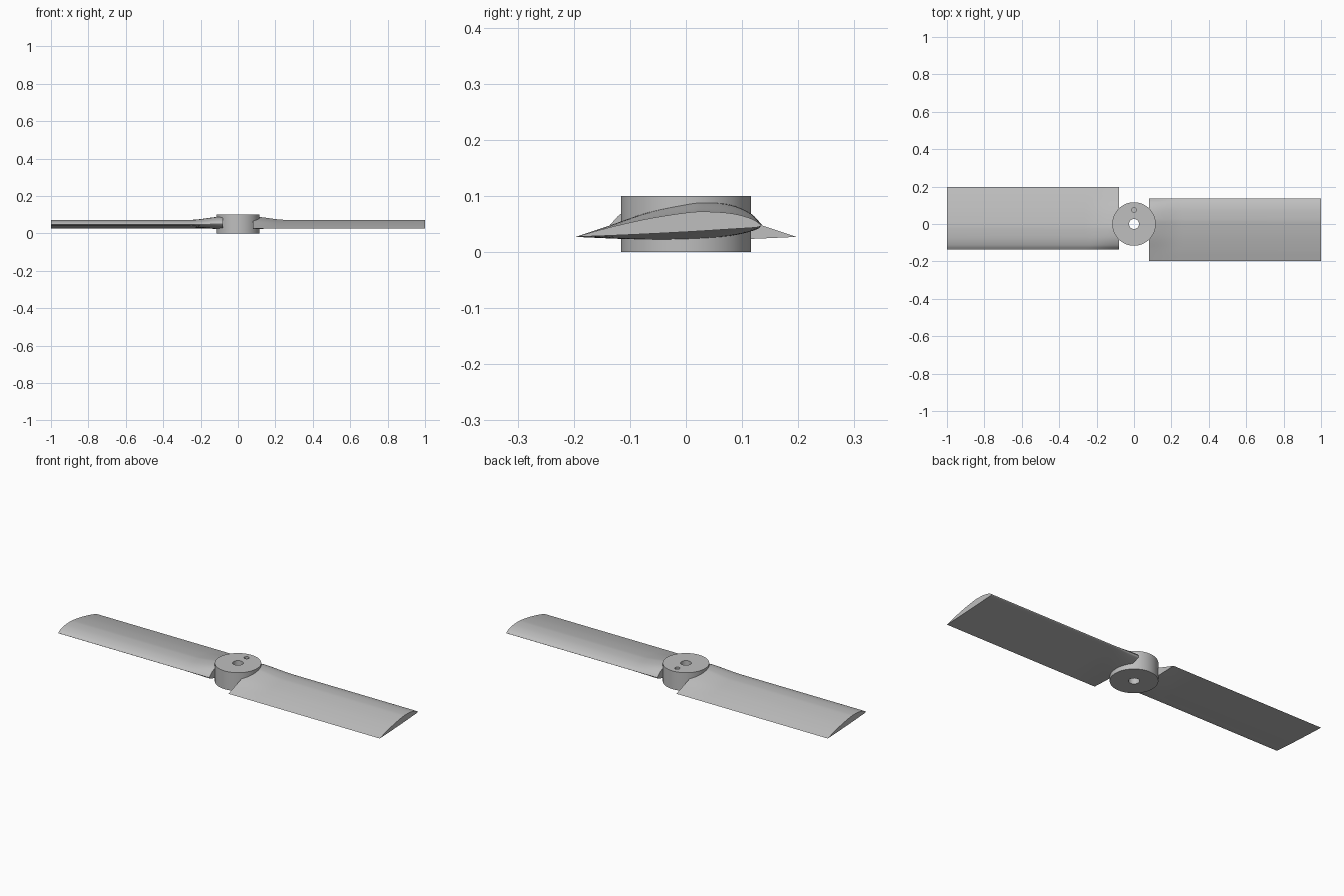
import bpy, bmesh, math
from mathutils import Vector

cube = bpy.data.objects.get("Cube")
if cube:
    bpy.data.objects.remove(cube, do_unlink=True)

grey = bpy.data.materials.new("light_grey")
grey.use_nodes = True
colour = (0.52, 0.52, 0.52, 1)
grey.diffuse_color = colour
grey.node_tree.nodes["Principled BSDF"].inputs["Base Color"].default_value = colour


def finish(obj, angle):
    bpy.ops.object.select_all(action='DESELECT')
    obj.select_set(True)
    bpy.context.view_layer.objects.active = obj
    bpy.ops.object.shade_smooth_by_angle(angle=math.radians(angle))


def cylinder(name, radius, z0, z1, y=0, sides=64):
    bpy.ops.mesh.primitive_cylinder_add(vertices=sides, radius=radius, depth=z1 - z0,
                                        location=(0, y, (z0 + z1) / 2))
    obj = bpy.context.object
    obj.name = name
    return obj


# Hub with a through bore and a blind pin hole
hub = cylinder("hub", 0.116, 0, 0.1, sides=96)
hub.data.materials.append(grey)
for cutter in (cylinder("bore_cutter", 0.027, -0.1, 0.2),
               cylinder("pin_cutter", 0.013, 0.05, 0.2, y=0.075, sides=32)):
    cutter.hide_render = True
    mod = hub.modifiers.new("hole", 'BOOLEAN')
    mod.operation, mod.solver, mod.object = 'DIFFERENCE', 'EXACT', cutter
    bpy.context.view_layer.objects.active = hub
    bpy.ops.object.modifier_apply(modifier=mod.name)
    bpy.data.objects.remove(cutter, do_unlink=True)
finish(hub, 30)

# Blade sections: y, height at the tip, height at the thickened root
UPPER = [(-.197, .027, .027), (-.14, .043, .046), (-.07, .059, .070), (0, .070, .086),
         (.035, .072, .089), (.08, .069, .084), (.115, .060, .069), (.135, .048, .049)]
LOWER = [(.135, .048, .049), (.125, .044, .040), (.08, .041, .029), (0, .036, .022),
         (-.1, .031, .023), (-.197, .027, .027)]


def smooth_path(points, steps=6):
    """Catmull-Rom curve through the points, without the last one."""
    p = [Vector(q) for q in points]
    p = [2 * p[0] - p[1]] + p + [2 * p[-1] - p[-2]]
    out = []
    for a, b, c, d in zip(p, p[1:], p[2:], p[3:]):
        for i in range(steps):
            t = i / steps
            out.append(b + (c - a) * t / 2 + (2 * a - 5 * b + 4 * c - d) * t * t / 2
                       + (3 * b - a - 3 * c + d) * t ** 3 / 2)
    return out


section = smooth_path(UPPER) + smooth_path(LOWER)
ROOT, BLEND, TIP = 0.08, 0.26, 1.0


def blade(name, side):
    bm = bmesh.new()
    stations = [ROOT + (BLEND - ROOT) * i / 12 for i in range(13)] + [TIP]
    rings = []
    for x in stations:
        t = min((x - ROOT) / (BLEND - ROOT), 1)
        thick = 1 - t * t * (3 - 2 * t)
        rings.append([bm.verts.new((side * x, side * y, tip + (root - tip) * thick))
                      for y, tip, root in section])
    n = len(section)
    for r0, r1 in zip(rings, rings[1:]):
        for i in range(n):
            j = (i + 1) % n
            bm.faces.new((r0[i], r0[j], r1[j], r1[i]))
    bm.faces.new(rings[0])
    bm.faces.new(rings[-1])
    bmesh.ops.recalc_face_normals(bm, faces=bm.faces)
    mesh = bpy.data.meshes.new(name)
    bm.to_mesh(mesh)
    bm.free()
    mesh.materials.append(grey)
    obj = bpy.data.objects.new(name, mesh)
    bpy.context.collection.objects.link(obj)
    finish(obj, 35)


# Two blades, half a turn apart
blade("left_blade", 1)
blade("right_blade", -1)
